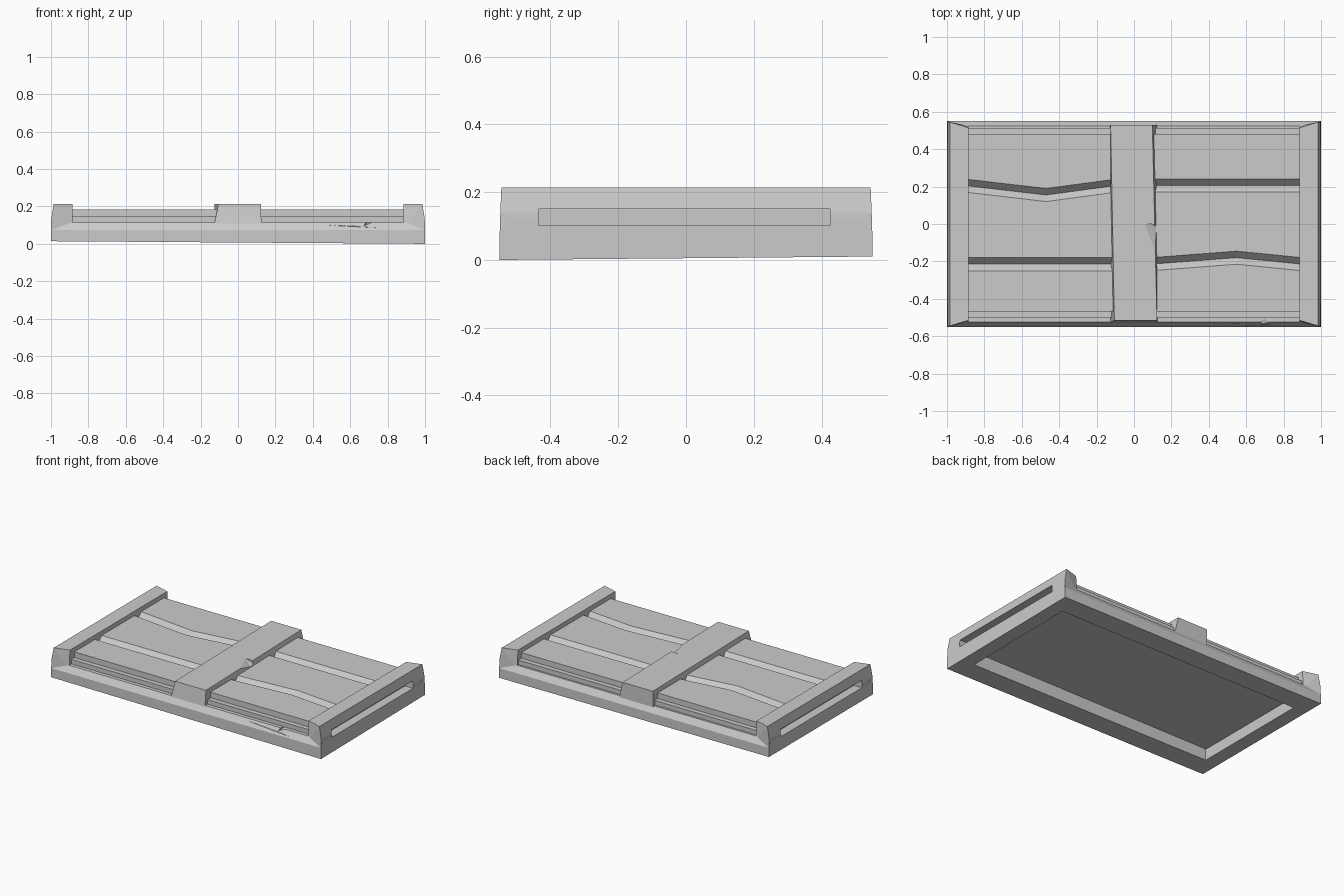
import bpy, bmesh

if "Cube" in bpy.data.objects:
    bpy.data.objects.remove(bpy.data.objects["Cube"])


def make(name, bm):
    bmesh.ops.recalc_face_normals(bm, faces=bm.faces)
    me = bpy.data.meshes.new(name)
    bm.to_mesh(me)
    bm.free()
    ob = bpy.data.objects.new(name, me)
    bpy.context.collection.objects.link(ob)
    return ob


def loft(name, sections):
    """Join closed loops of equal length and cap both ends."""
    bm = bmesh.new()
    rings = [[bm.verts.new(p) for p in s] for s in sections]
    n = len(rings[0])
    for a, b in zip(rings, rings[1:]):
        for i in range(n):
            j = (i + 1) % n
            bm.faces.new((a[i], a[j], b[j], b[i]))
    bm.faces.new(rings[0])
    bm.faces.new(rings[-1])
    return make(name, bm)


def hull(name, points):
    bm = bmesh.new()
    for p in points:
        bm.verts.new(p)
    bmesh.ops.convex_hull(bm, input=bm.verts)
    return make(name, bm)


def box(name, x0, x1, y0, y1, z0, z1):
    return hull(name, [(x, y, z) for x in (x0, x1) for y in (y0, y1) for z in (z0, z1)])


def cut(ob, cutter):
    cutter.hide_render = True
    mod = ob.modifiers.new("cut", 'BOOLEAN')
    mod.operation = 'DIFFERENCE'
    mod.solver = 'EXACT'
    mod.object = cutter
    bpy.context.view_layer.objects.active = ob
    bpy.ops.object.modifier_apply(modifier=mod.name)
    bpy.data.objects.remove(cutter)


# base with sloped front and back shoulders, slightly uneven underside
def base_section(x, zf, zb):
    return [(x, -.55, zf), (x, -.55, .075), (x, -.525, .115),
            (x, .525, .115), (x, .55, .075), (x, .55, zb)]


base = loft("base", [base_section(-1, .014, .014), base_section(1, 0, .01)])
cut(base, box("recess_cutter", -.905, .905, -.41, .41, -.1, .09))
# chipped front shoulder
cut(base, hull("chip_cutter", [(.66, -.56, .085), (.76, -.56, .12), (.70, -.49, .118),
                               (.75, -.50, .14), (.67, -.56, .14)]))
cut(base, hull("crack_cutter", [(.2, -.55, .116), (.2, -.55, .112), (.97, -.57, .078),
                                (.97, -.57, .07), (.6, -.525, .095)]))

# raised end rails with corners tapering inward, each with a long slot
for s, side in ((-1, "left"), (1, "right")):
    pts = []
    for t in (-1, 1):
        pts += [(s * 1, t * .55, .075), (s * .998, t * .548, .14), (s * .985, t * .545, .213),
                (s * .885, t * .525, .09), (s * .885, t * .515, .213)]
    rail = hull(side + "_end_rail", pts)
    x0, x1 = sorted((s * .94, s * 1.1))
    for ob in (rail, base):
        cut(ob, box("slot_cutter", x0, x1, -.435, .425, .102, .15))

# skewed centre beam with a nicked edge
beam = hull("centre_beam", [
    (-.128, -.53, .10), (.125, -.53, .10), (.125, .53, .10), (-.128, .53, .10),
    (-.105, -.515, .213), (.123, -.515, .213), (.098, .53, .213), (-.125, .53, .213)])
cut(beam, hull("nick_cutter", [(.055, 0, .214), (.118, -.16, .214), (.2, -.08, .15),
                               (.2, 0, .16), (.2, -.08, .23), (.06, 0, .23)]))


# stepped plank decks: V grooves separate the planks, bent where kink is set
def deck(name, stations, top=.183, bottom=.145, half=.035):
    secs = []
    for x, front, back in stations:
        s = [(x, -.50, .10), (x, -.50, bottom), (x, -.468, bottom), (x, -.468, top)]
        for g in (front, back):
            s += [(x, g - half, top), (x, g, bottom), (x, g + half, top)]
        s += [(x, .48, top), (x, .48, bottom), (x, .512, bottom), (x, .512, .10)]
        secs.append(s)
    return loft(name, secs)


deck("left_deck", [(-.9, -.215, .205), (-.47, -.215, .155), (-.1, -.215, .205)])
deck("right_deck", [(.09, -.215, .205), (.55, -.18, .205), (.9, -.215, .205)])
